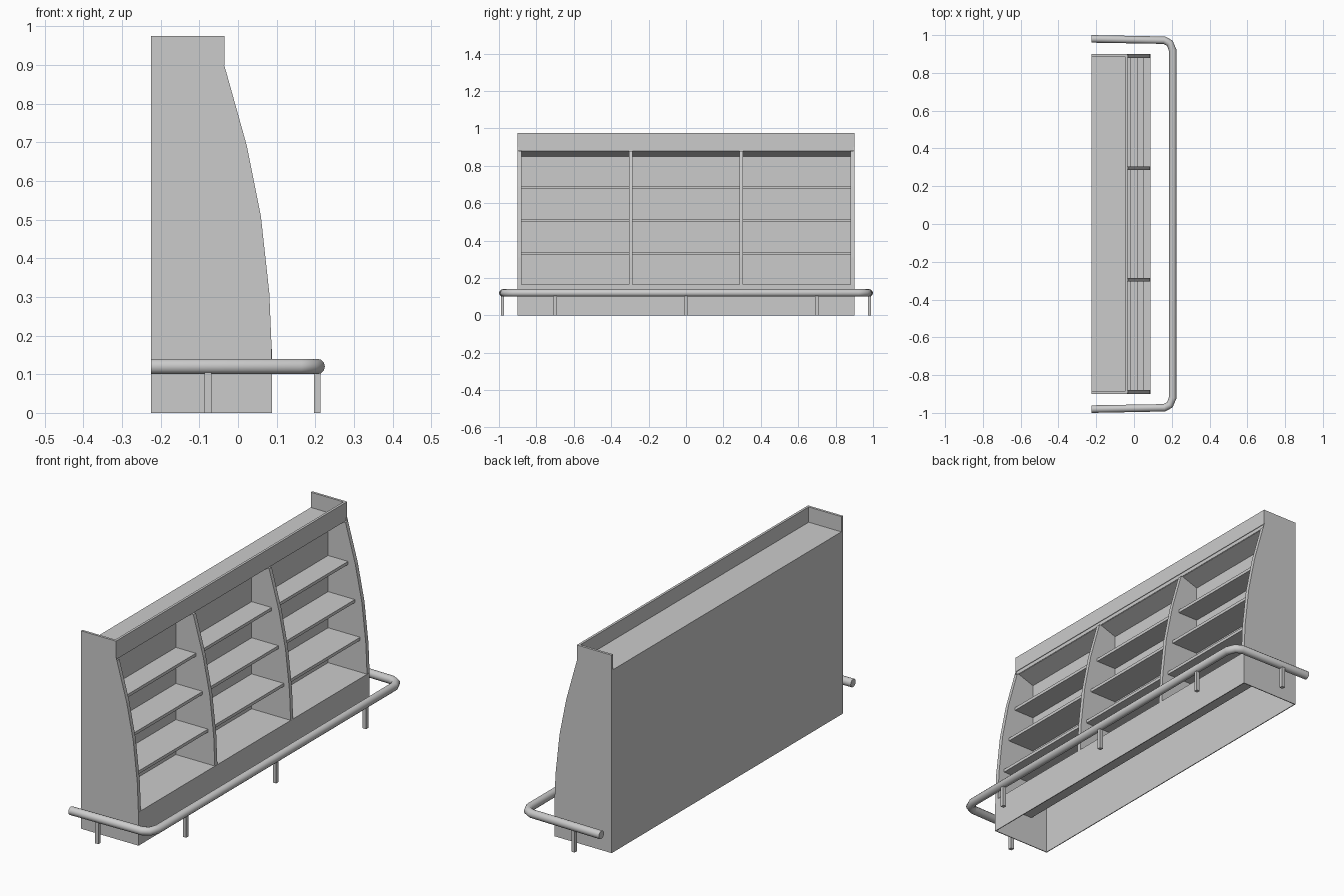
import bpy, bmesh
from math import radians
from mathutils import Vector

if "Cube" in bpy.data.objects:
    bpy.data.objects.remove(bpy.data.objects["Cube"])

# Curved front edge of the case, as (x, z) from the plinth up
FRONT = [(0.087, 0.165), (0.081, 0.31), (0.059, 0.51), (0.023, 0.69), (-0.03, 0.88)]


def make_object(name, bm):
    bmesh.ops.recalc_face_normals(bm, faces=bm.faces)
    mesh = bpy.data.meshes.new(name)
    bm.to_mesh(mesh)
    bm.free()
    obj = bpy.data.objects.new(name, mesh)
    bpy.context.collection.objects.link(obj)
    return obj


def slab(name, profile, y0, y1):
    """Extrude an (x, z) profile along y."""
    bm = bmesh.new()
    face = bm.faces.new([bm.verts.new((x, y0, z)) for x, z in profile])
    ext = bmesh.ops.extrude_face_region(bm, geom=[face])
    verts = [v for v in ext["geom"] if isinstance(v, bmesh.types.BMVert)]
    bmesh.ops.translate(bm, verts=verts, vec=Vector((0, y1 - y0, 0)))
    return make_object(name, bm)


def box(name, x0, x1, y0, y1, z0, z1):
    return slab(name, [(x0, z0), (x1, z0), (x1, z1), (x0, z1)], y0, y1)


# End panels: thin outer skin, a thick curved cheek inside, and a lip closing the tray
skin = [(-0.225, 0), (0.088, 0)] + FRONT + [(-0.036, 0.90), (-0.225, 0.90)]
cheek = [(-0.125, 0.15), (0.087, 0.15)] + FRONT + [(-0.125, 0.88)]
for side, s in (("left", -1), ("right", 1)):
    slab(f"{side}_end_panel", skin, s * 0.9, s * 0.896)
    slab(f"{side}_cheek", cheek, s * 0.896, s * 0.88)
    box(f"{side}_tray_lip", -0.225, -0.035, s * 0.9, s * 0.888, 0.90, 0.975)

# Back, inner back, plinth, base board, top board and fascia
box("back_panel", -0.225, -0.221, -0.896, 0.896, 0, 0.90)
box("inner_back", -0.13, -0.125, -0.896, 0.896, 0.15, 0.885)
box("plinth_front", 0.084, 0.088, -0.896, 0.896, 0, 0.165)
box("base_board", -0.125, 0.084, -0.88, 0.88, 0.15, 0.165)
box("top_board", -0.221, -0.038, -0.896, 0.896, 0.882, 0.90)
box("top_fascia", -0.047, -0.035, -0.888, 0.888, 0.90, 0.975)
slab("sloped_valance", [(-0.125, 0.85), (-0.04, 0.88), (-0.04, 0.882), (-0.125, 0.882)], -0.88, 0.88)

# Two dividers sharing the curved front
for i, y in enumerate((-0.295, 0.295)):
    slab(f"divider_{i + 1}", [(-0.125, 0.165)] + FRONT + [(-0.125, 0.88)], y - 0.01, y + 0.01)

# Shelves in the three bays, set back from the front and deeper towards the bottom
for row, (front, z) in enumerate([(0.05, 0.337), (0.021, 0.515), (-0.016, 0.693)]):
    for bay, (y0, y1) in enumerate([(-0.88, -0.305), (-0.285, 0.285), (0.305, 0.88)]):
        box(f"shelf_{row + 1}_{bay + 1}", -0.125, front, y0, y1, z - 0.015, z)

# Tubular bumper rail around the front and both ends
half = [(-0.225, 0.98), (0.16, 0.973), (0.189, 0.958), (0.205, 0.92)]
path = half + [(x, -y) for x, y in reversed(half)]
curve = bpy.data.curves.new("rail_path", "CURVE")
curve.dimensions = "3D"
curve.bevel_depth = 0.02
curve.bevel_resolution = 4
curve.use_fill_caps = True
spline = curve.splines.new("POLY")
spline.points.add(len(path) - 1)
for p, (x, y) in zip(spline.points, path):
    p.co = (x, y, 0.12, 1)
    p.radius = 1
rail = bpy.data.objects.new("bumper_rail", curve)
bpy.context.collection.objects.link(rail)
bpy.context.view_layer.objects.active = rail
rail.select_set(True)
bpy.ops.object.convert(target="MESH")
bpy.ops.object.shade_smooth_by_angle(angle=radians(50))

# Rail posts
posts = [(-0.077, -0.981), (-0.077, 0.981), (0.205, -0.7), (0.205, 0), (0.205, 0.7)]
for i, (x, y) in enumerate(posts):
    box(f"rail_post_{i + 1}", x - 0.009, x + 0.009, y - 0.009, y + 0.009, 0, 0.105)
